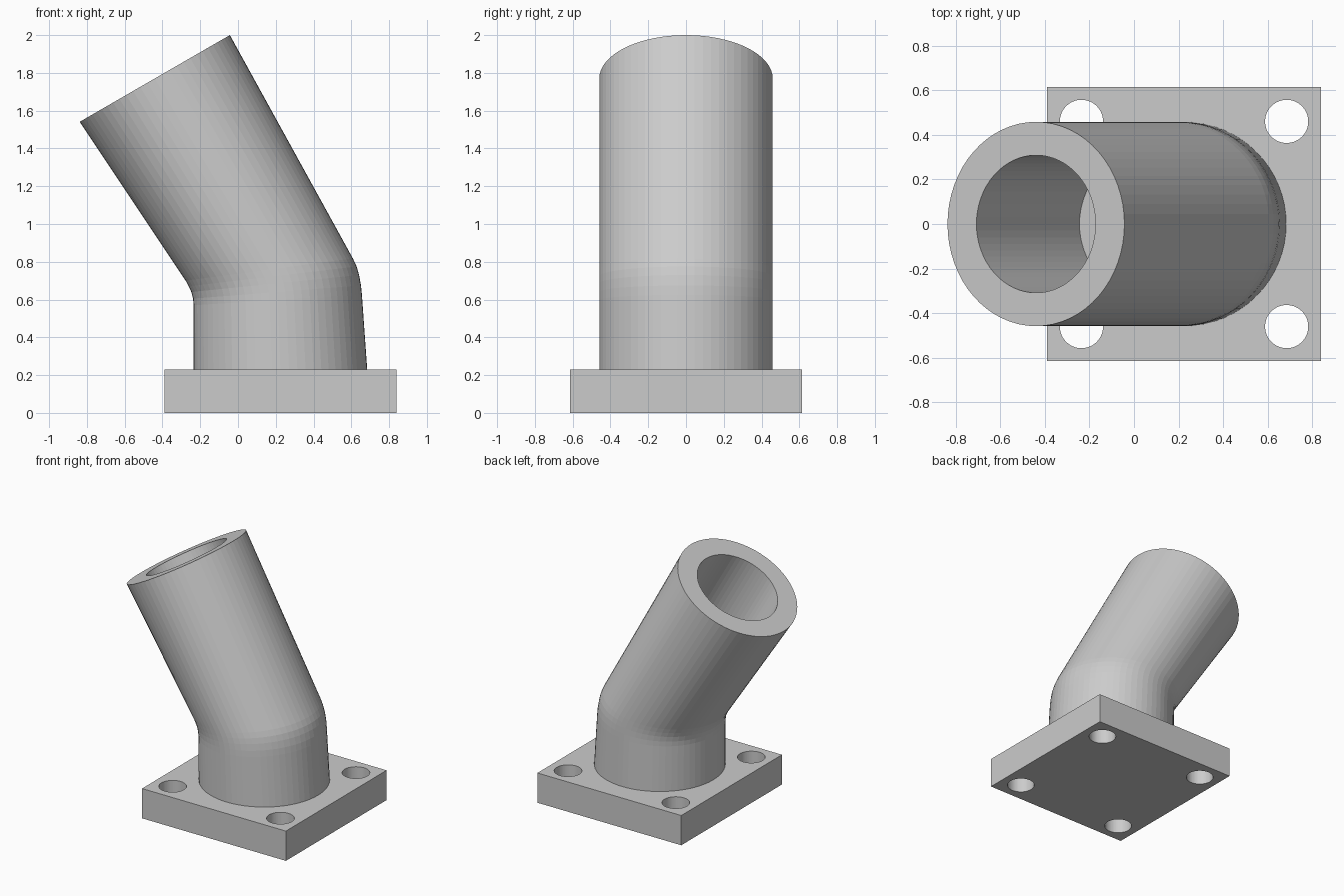
import bpy, bmesh, math
from mathutils import Matrix

if "Cube" in bpy.data.objects:
    bpy.data.objects.remove(bpy.data.objects["Cube"])

SEG = 64
PLATE_X = 0.225


def finish(name, bm):
    bmesh.ops.recalc_face_normals(bm, faces=bm.faces)
    mesh = bpy.data.meshes.new(name)
    bm.to_mesh(mesh)
    bm.free()
    obj = bpy.data.objects.new(name, mesh)
    bpy.context.collection.objects.link(obj)
    return obj


def add_ring(bm, left, right, ry):
    """Elliptical ring spanning two (x, z) points in the side profile."""
    cx, cz = (left[0] + right[0]) / 2, (left[1] + right[1]) / 2
    hx, hz = (right[0] - left[0]) / 2, (right[1] - left[1]) / 2
    ring = []
    for i in range(SEG):
        a = 2 * math.pi * i / SEG
        c = math.cos(a)
        ring.append(bm.verts.new((cx + hx * c, ry * math.sin(a), cz + hz * c)))
    return ring


def boolean(obj, other, operation):
    mod = obj.modifiers.new(operation.title(), 'BOOLEAN')
    mod.object, mod.operation, mod.solver = other, operation, 'EXACT'
    other.hide_render = True
    other.hide_set(True)


# bent pipe: outer wall, flat rim, then a blind bore square to the rim
outer = [((-0.235, 0.12), (0.691, 0.12)),
         ((-0.235, 0.23), (0.684, 0.23)),
         ((-0.235, 0.57), (0.656, 0.625)),
         ((-0.238, 0.605), (0.651, 0.675)),
         ((-0.247, 0.64), (0.641, 0.73)),
         ((-0.261, 0.67), (0.628, 0.775)),
         ((-0.277, 0.70), (0.608, 0.818)),
         ((-0.838, 1.541), (-0.043, 2.0))]
bore = [((-0.708, 1.616), (-0.173, 1.925)),
        ((-0.245, 0.814), (0.290, 1.123))]
bm = bmesh.new()
rings = [add_ring(bm, l, r, 0.459) for l, r in outer]
rings += [add_ring(bm, l, r, 0.309) for l, r in bore]
for a, b in zip(rings, rings[1:]):
    for i in range(SEG):
        j = (i + 1) % SEG
        bm.faces.new((a[i], a[j], b[j], b[i]))
bm.faces.new(rings[0])
bm.faces.new(rings[-1])
pipe = finish("pipe", bm)

# square mounting plate
bm = bmesh.new()
bmesh.ops.create_cube(bm, size=1, matrix=Matrix.Translation((PLATE_X, 0, 0.115))
                      @ Matrix.Diagonal((1.23, 1.23, 0.23, 1)))
plate = finish("pipe_and_mounting_plate", bm)

# four bolt holes
bm = bmesh.new()
for sx in (-1, 1):
    for sy in (-1, 1):
        bmesh.ops.create_cone(bm, cap_ends=True, segments=SEG, radius1=0.097,
                              radius2=0.097, depth=0.6,
                              matrix=Matrix.Translation((PLATE_X + sx * 0.461, sy * 0.461, 0.115)))
holes = finish("bolt_hole_cutter", bm)

boolean(plate, holes, 'DIFFERENCE')
boolean(plate, pipe, 'UNION')

# bake the result and remove the helper parts
bpy.context.view_layer.update()
graph = bpy.context.evaluated_depsgraph_get()
baked = bpy.data.meshes.new_from_object(plate.evaluated_get(graph))
plate.modifiers.clear()
plate.data = baked
for helper in (pipe, holes):
    bpy.data.objects.remove(helper)
